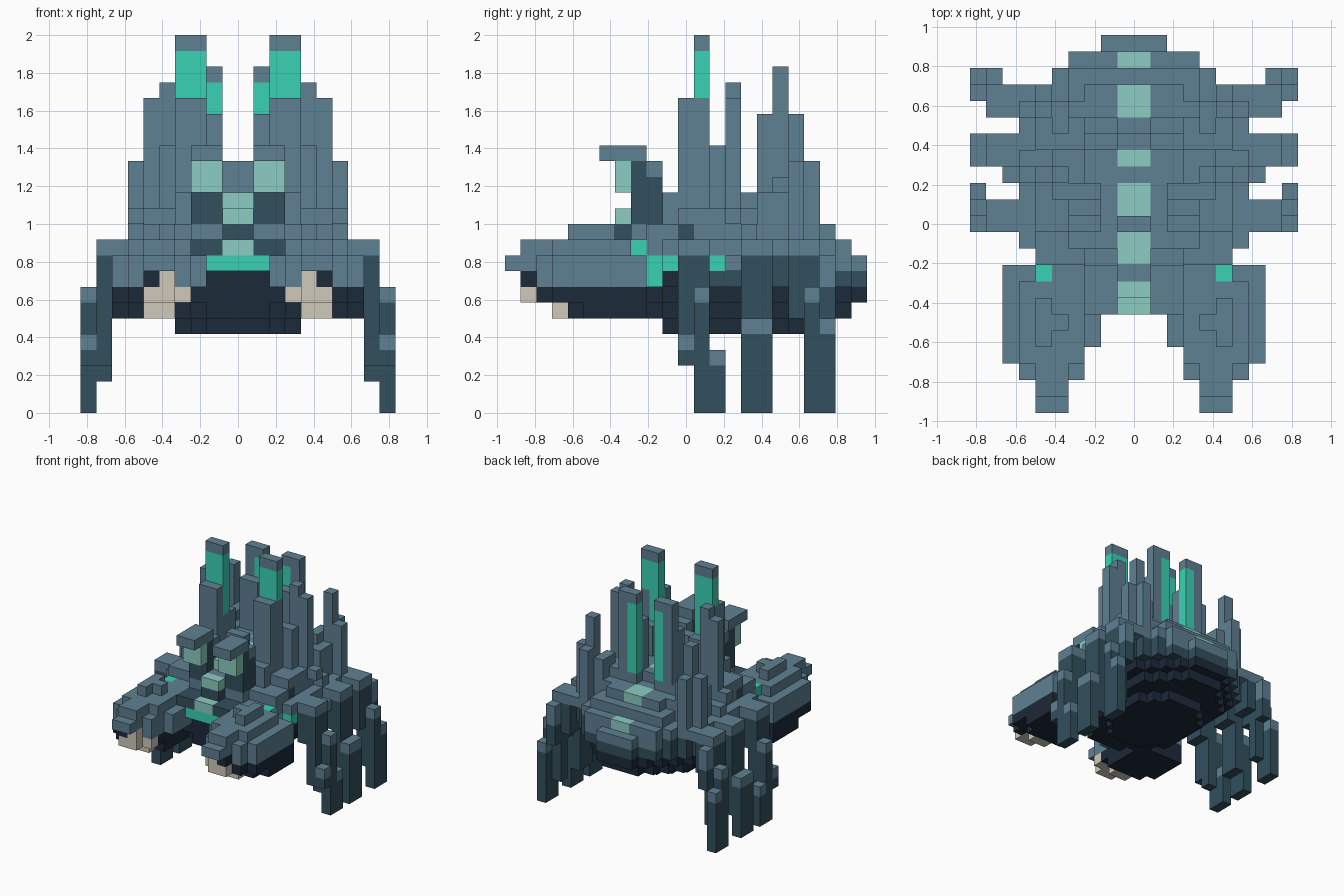
import bpy, bmesh
from mathutils import Vector

if "Cube" in bpy.data.objects:
    bpy.data.objects.remove(bpy.data.objects["Cube"])

UNIT = 1 / 12          # edge of one block
HALF_DEPTH = 11.5      # blocks from the front to the middle

palette = {
    "slate": (.113, .216, .288), "dark_slate": (.032, .079, .11),
    "navy": (.012, .0225, .0415), "bone": (.64, .59, .5),
    "pale_green": (.26, .61, .54), "bright_green": (.042, .65, .46),
}
names = list(palette)
materials = []
for name, rgb in palette.items():
    mat = bpy.data.materials.new(name)
    mat.use_nodes = True
    mat.diffuse_color = (*rgb, 1)
    bsdf = next(n for n in mat.node_tree.nodes if n.type == 'BSDF_PRINCIPLED')
    bsdf.inputs["Base Color"].default_value = (*rgb, 1)
    bsdf.inputs["Roughness"].default_value = .8
    materials.append(mat)

blocks = {}            # block cell -> (part, colour)


def box(part, colour, xs, ys, zs):
    """Fill a mirrored range of blocks; later boxes replace earlier ones."""
    for x in range(*xs):
        for y in range(*ys):
            for z in range(*zs):
                blocks[x, y, z] = blocks[-1 - x, y, z] = (part, colour)


# Hull: rows of half-widths from front to back, in coloured layers
rows = {6: 2, 7: 4, 8: 5, 9: 6, 10: 7, 19: 6, 20: 5, 21: 4, 22: 2}
for row in range(6, 23):
    w = rows.get(row, 7)
    span = (row, row + 1)
    if row > 6:
        box("hull", "navy", (0, max(w - 1, 2)), span, (7, 8))
        box("hull", "dark_slate" if row > 10 else "navy", (0, w), span, (8, 9))
    if 6 < row < 22:
        box("hull", "navy", (0, max(w - 2, 2)), span, (6, 7))
    if 9 < row < 19:
        box("hull", "navy", (0, min(4, row - 8, 20 - row)), span, (5, 6))
    box("hull", "dark_slate" if 10 < row < 21 else "slate", (0, w), span, (9, 10))
    if row < 22:
        box("hull", "slate", (0, w), span, (10, 11))

# Back terraces
box("back_terrace", "slate", (0, 6), (9, 19), (11, 12))
box("back_terrace", "dark_slate", (5, 6), (11, 12), (11, 12))
box("back_terrace", "slate", (0, 4), (19, 21), (11, 12))
box("back_terrace", "slate", (0, 5), (11, 19), (12, 13))
box("back_terrace", "slate", (5, 6), (11, 12), (12, 13))
box("back_terrace", "slate", (0, 3), (18, 20), (12, 13))
box("back_terrace", "slate", (0, 3), (10, 17), (13, 14))

# Glowing spine along the middle
box("spine", "bright_green", (0, 2), (6, 7), (9, 10))
box("spine", "dark_slate", (1, 3), (6, 8), (10, 11))
box("spine", "pale_green", (0, 1), (6, 7), (10, 11))
box("spine", "dark_slate", (0, 1), (7, 9), (11, 12))
box("spine", "pale_green", (0, 1), (7, 8), (12, 13))
box("spine", "slate", (0, 1), (8, 9), (12, 13))
box("spine", "pale_green", (0, 1), (9, 11), (12, 14))
box("spine", "slate", (0, 1), (11, 12), (14, 16))
box("spine", "pale_green", (0, 1), (12, 14), (13, 14))
box("spine", "pale_green", (0, 1), (15, 16), (13, 14))
box("spine", "pale_green", (0, 1), (18, 20), (12, 13))
box("spine", "pale_green", (0, 1), (21, 22), (10, 11))

# Pair of hooded heads
box("head_neck", "slate", (1, 3), (8, 10), (11, 12))
box("head_neck", "dark_slate", (1, 3), (8, 10), (12, 16))
box("head_neck", "slate", (1, 3), (9, 10), (15, 16))
box("head_neck", "slate", (1, 4), (10, 11), (12, 14))
box("head_face", "pale_green", (1, 3), (7, 8), (14, 16))
box("head_plate", "slate", (1, 3), (6, 9), (16, 17))

# Front claws, tapering forward
box("claw", "navy", (3, 8), (5, 9), (6, 8))
box("claw", "navy", (3, 7), (4, 5), (6, 7))
box("claw", "navy", (3, 8), (3, 5), (7, 8))
box("claw", "navy", (3, 7), (2, 3), (7, 8))
box("claw", "slate", (2, 8), (4, 9), (8, 10))
box("claw", "slate", (3, 8), (3, 4), (8, 10))
box("claw", "slate", (3, 7), (2, 3), (8, 10))
box("claw", "slate", (4, 6), (0, 2), (9, 10))
box("claw", "slate", (4, 6), (1, 3), (10, 11))
box("claw", "slate", (3, 7), (3, 8), (10, 11))
box("claw", "slate", (3, 6), (8, 9), (10, 11))
box("claw_ridge", "slate", (5, 6), (4, 7), (11, 12))
box("claw_ridge", "slate", (4, 5), (5, 6), (11, 12))
box("claw_tooth", "navy", (5, 6), (1, 2), (8, 9))
box("claw_tooth", "bone", (4, 5), (1, 2), (8, 9))
box("claw_tooth", "bone", (4, 6), (1, 3), (7, 8))
box("claw_tooth", "bone", (3, 4), (2, 3), (7, 8))
box("claw_tooth", "bone", (4, 6), (3, 4), (6, 8))

# Green lights on the shoulders and flanks
box("shoulder_light", "bright_green", (5, 6), (8, 9), (10, 11))
box("flank_light", "bright_green", (5, 6), (9, 10), (8, 10))
box("flank_light", "bright_green", (6, 7), (10, 11), (9, 10))
box("flank_light", "bright_green", (6, 7), (13, 14), (9, 10))

# Legs: hip, shin and foot
for label, hip, foot, knee in (("front", (11, 13), (12, 14), 3),
                               ("middle", (15, 17), (15, 17), 3),
                               ("rear", (18, 20), (19, 21), 6)):
    part = label + "_leg"
    box(part, "dark_slate", (7, 8), hip, (7, 10))
    box(part, "dark_slate", (8, 9), hip, (knee, 10))
    box(part, "slate", (6, 9), hip, (10, 11))
    box(part, "dark_slate", (8, 9), (foot[0], hip[1]), (2, 6))
    box(part, "dark_slate", (9, 10), foot, (0, 4))
box("front_leg", "dark_slate", (9, 10), (11, 12), (3, 4))
box("front_leg", "slate", (9, 10), (11, 12), (4, 5))
box("front_leg", "dark_slate", (9, 10), (12, 13), (4, 7))
box("front_leg", "slate", (9, 10), (12, 13), (7, 8))
box("front_leg", "slate", (9, 10), (13, 14), (3, 4))
box("middle_leg", "slate", (7, 8), (14, 15), (9, 10))
box("middle_leg", "dark_slate", (9, 10), (15, 17), (4, 5))
box("middle_leg", "slate", (9, 10), (15, 17), (5, 6))
box("rear_leg", "dark_slate", (9, 10), (19, 21), (4, 5))
box("rear_leg", "slate", (9, 10), (20, 21), (5, 6))
box("rear_leg", "dark_slate", (9, 10), (19, 20), (5, 7))
box("rear_leg", "slate", (9, 10), (19, 20), (7, 8))
box("rear_leg", "dark_slate", (8, 9), (20, 21), (6, 8))
box("rear_leg", "slate", (8, 9), (20, 21), (8, 10))

# Tall glowing towers
box("tower", "slate", (2, 4), (12, 13), (13, 20))
box("tower", "bright_green", (2, 3), (12, 13), (17, 20))
box("tower", "bright_green", (2, 4), (12, 13), (20, 23))
box("tower", "slate", (2, 4), (12, 13), (23, 24))
box("tower_buttress", "slate", (2, 4), (11, 12), (11, 20))
box("tower_buttress", "slate", (2, 4), (13, 14), (13, 17))

# Rear inner spires with a glowing strip
box("inner_spire", "slate", (1, 3), (16, 18), (13, 19))
box("inner_spire", "slate", (2, 3), (17, 18), (19, 22))
box("inner_spire", "bright_green", (1, 2), (17, 18), (14, 21))
box("inner_spire", "slate", (1, 2), (17, 18), (21, 22))

# Outer spikes
for xs, ys, top in (((4, 5), (14, 15), 21), ((5, 6), (14, 15), 20),
                    ((4, 5), (13, 14), 17), ((4, 5), (11, 13), 13),
                    ((5, 6), (12, 14), 13), ((6, 7), (14, 15), 13),
                    ((5, 6), (18, 19), 19), ((6, 7), (18, 19), 16),
                    ((5, 6), (19, 20), 16), ((4, 5), (17, 19), 15),
                    ((3, 5), (16, 18), 14), ((5, 6), (16, 18), 14),
                    ((6, 7), (15, 16), 12)):
    box("spike", "slate", xs, ys, (12 if top == 13 else 10, top))

# One mesh per part, keeping only the exposed block faces
AXES = [Vector(a) for a in ((1, 0, 0), (0, 1, 0), (0, 0, 1))]
for part in sorted({p for p, _ in blocks.values()}):
    bm = bmesh.new()
    for cell, (owner, colour) in blocks.items():
        if owner != part:
            continue
        middle = Vector(cell) + Vector((.5, .5 - HALF_DEPTH, .5))
        for i, axis in enumerate(AXES):
            for side in (-1, 1):
                if tuple(int(c) for c in Vector(cell) + axis * side) in blocks:
                    continue
                u, v = AXES[i - 2] / 2, AXES[i - 1] / 2 * side
                base = middle + axis * side / 2
                corners = (base - u - v, base + u - v, base + u + v, base - u + v)
                face = bm.faces.new([bm.verts.new(c * UNIT) for c in corners])
                face.material_index = names.index(colour)
    bmesh.ops.remove_doubles(bm, verts=bm.verts, dist=.001)
    mesh = bpy.data.meshes.new(part)
    bm.to_mesh(mesh)
    bm.free()
    for mat in materials:
        mesh.materials.append(mat)
    bpy.context.collection.objects.link(bpy.data.objects.new(part, mesh))
